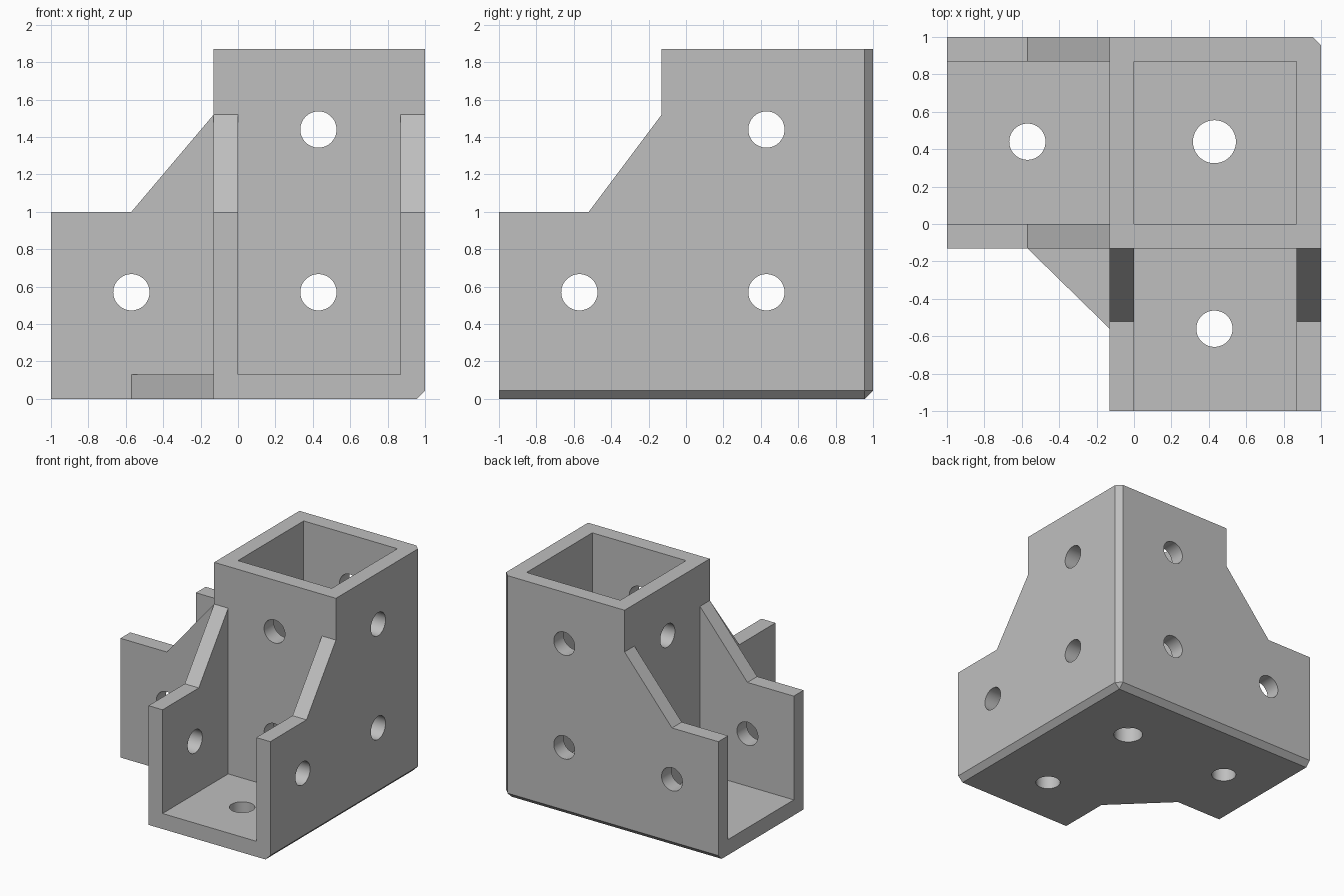
import bpy
import bmesh
from mathutils import Matrix, Vector

cube = bpy.data.objects.get("Cube")
if cube:
    bpy.data.objects.remove(cube, do_unlink=True)

T = 0.13        # plate thickness
TOP = 1.87      # socket height
GUSSET = 1.52   # height where the gusset meets the socket
CHAMFER = 0.045

grey = bpy.data.materials.new("plain_grey")
grey.use_nodes = True
colour = (0.52, 0.52, 0.52, 1)
grey.diffuse_color = colour
grey.node_tree.nodes["Principled BSDF"].inputs["Base Color"].default_value = colour


def to_object(bm, name):
    bmesh.ops.recalc_face_normals(bm, faces=bm.faces)
    mesh = bpy.data.meshes.new(name)
    bm.to_mesh(mesh)
    bm.free()
    mesh.materials.append(grey)
    obj = bpy.data.objects.new(name, mesh)
    bpy.context.collection.objects.link(obj)
    return obj


def plate(name, profile, place, start):
    """Extrude a 2D profile by the plate thickness; place maps (u, v, depth) to xyz."""
    bm = bmesh.new()
    face = bm.faces.new([bm.verts.new(place(u, v, start)) for u, v in profile])
    shift = Vector(place(0, 0, T))
    ext = bmesh.ops.extrude_face_region(bm, geom=[face])
    verts = [g for g in ext["geom"] if isinstance(g, bmesh.types.BMVert)]
    bmesh.ops.translate(bm, verts=verts, vec=shift)
    return to_object(bm, name)


def combine(target, tool, operation):
    """Apply a boolean and remove the tool."""
    mod = target.modifiers.new(operation, 'BOOLEAN')
    mod.operation = operation
    mod.solver = 'EXACT'
    mod.object = tool
    bpy.context.view_layer.objects.active = target
    bpy.ops.object.modifier_apply(modifier=mod.name)
    bpy.data.objects.remove(tool, do_unlink=True)


def wall_profile(foot):
    return [(-1, 0), (1, 0), (1, TOP), (-T, TOP), (-T, GUSSET), (foot, 1), (-1, 1)]


def along_y(u, v, d):
    return (u, d, v)


def along_x(u, v, d):
    return (d, u, v)


def along_z(u, v, d):
    return (u, v, d)


# Floor plate with the diagonal web between the two arms
floor = [(-1, -T), (-0.57, -T), (-T, -0.56), (-T, -1), (1, -1), (1, 1), (-1, 1)]
bracket = plate("corner_bracket", floor, along_z, 0)

# Crossing walls: together they form the square socket and both channels
for start in (-T, 1 - T):
    combine(bracket, plate("side_arm_wall", wall_profile(-0.57), along_y, start), 'UNION')
    combine(bracket, plate("front_arm_wall", wall_profile(-0.52), along_x, start), 'UNION')

# Chamfer the three outer edges that meet at the back left bottom corner
bm = bmesh.new()
bmesh.ops.create_cube(bm, size=4, matrix=Matrix.Translation((-1, -1, 2)))
corner = max(bm.verts, key=lambda v: v.co.x + v.co.y - v.co.z)
bmesh.ops.bevel(bm, geom=list(corner.link_edges), offset=CHAMFER, segments=1,
                affect='EDGES', profile=0.5)
combine(bracket, to_object(bm, "chamfer_envelope"), 'INTERSECT')


# Bolt holes
def drill(centre, axis, radius=0.097):
    bm = bmesh.new()
    turn = Vector((0, 0, 1)).rotation_difference(Vector(axis)).to_matrix().to_4x4()
    bmesh.ops.create_cone(bm, cap_ends=True, segments=48, radius1=radius, radius2=radius,
                          depth=3, matrix=Matrix.Translation(centre) @ turn)
    combine(bracket, to_object(bm, "drill"), 'DIFFERENCE')


for u, z in ((-0.57, 0.57), (0.43, 0.57), (0.43, 1.44)):
    drill((u, 0, z), (0, 1, 0))
    drill((0, u, z), (1, 0, 0))
drill((-0.57, 0.44, 0), (0, 0, 1))
drill((0.43, -0.56, 0), (0, 0, 1))
drill((0.43, 0.44, 0), (0, 0, 1), 0.115)

# Smooth hole walls, sharp plate edges
for obj in bpy.context.selected_objects:
    obj.select_set(False)
bracket.select_set(True)
bpy.context.view_layer.objects.active = bracket
bpy.ops.object.shade_smooth_by_angle(angle=0.5)
